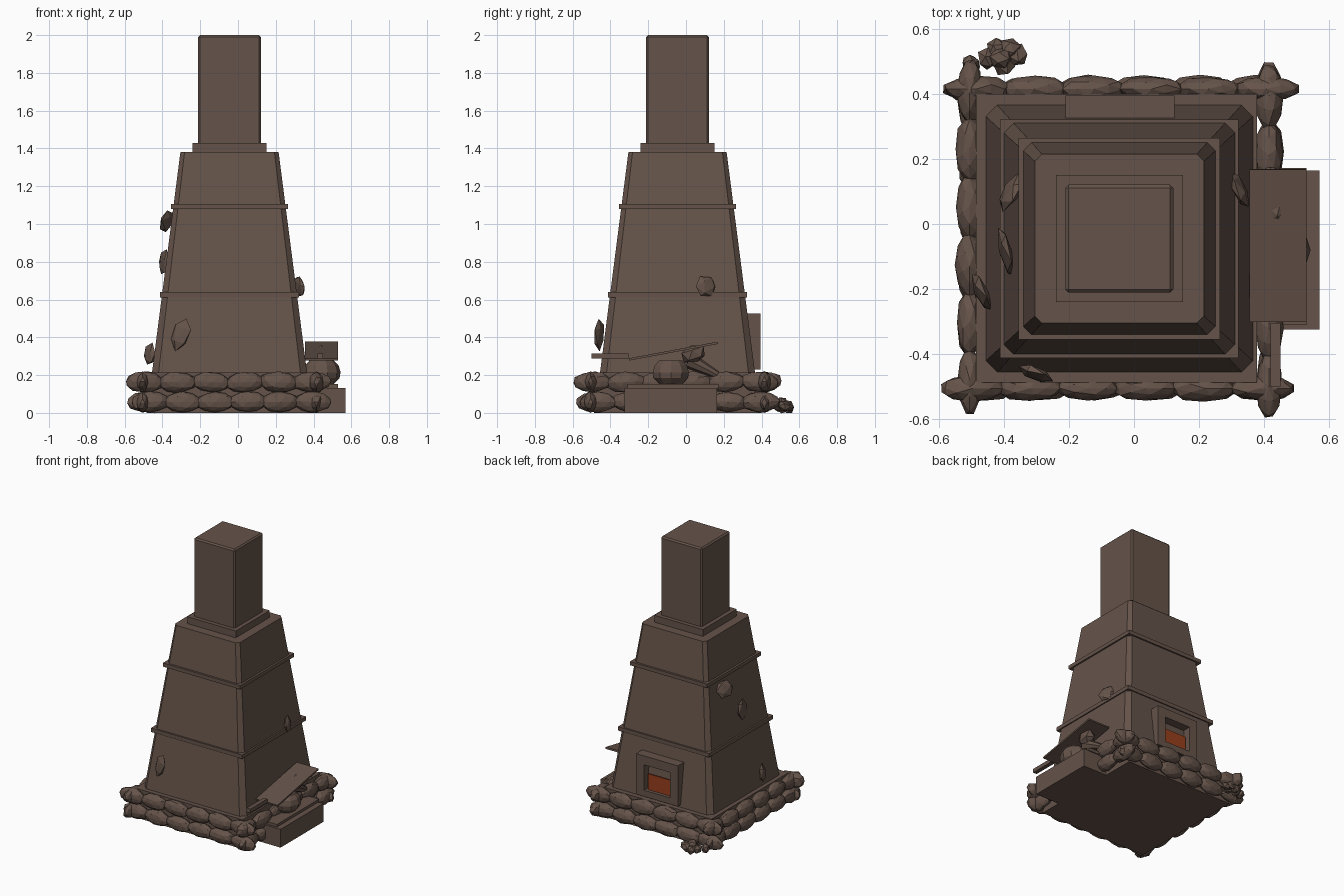
import bpy, bmesh, math, random
from mathutils import Vector, Matrix, Euler

random.seed(7)
cube = bpy.data.objects.get("Cube")
if cube:
    bpy.data.objects.remove(cube, do_unlink=True)


def material(name, rgb):
    mat = bpy.data.materials.new(name)
    mat.use_nodes = True
    mat.diffuse_color = (*rgb, 1)
    mat.node_tree.nodes["Principled BSDF"].inputs["Base Color"].default_value = (*rgb, 1)
    return mat


BROWN = material("brown stone", (0.13, 0.087, 0.068))
EMBER = material("ember orange", (0.31, 0.05, 0.013))
CX = CY = -0.045  # axis of the tower


def finish(name, bm, mat=BROWN):
    bmesh.ops.recalc_face_normals(bm, faces=bm.faces)
    mesh = bpy.data.meshes.new(name)
    bm.to_mesh(mesh)
    bm.free()
    mesh.materials.append(mat)
    obj = bpy.data.objects.new(name, mesh)
    bpy.context.collection.objects.link(obj)
    return obj


def box(name, lo, hi, mat=BROWN, bevel=0, tilt=0):
    """Box between two corners, tilted about x, with optional bevelled edges."""
    lo, hi = Vector(lo), Vector(hi)
    bm = bmesh.new()
    bmesh.ops.create_cube(bm, size=1, matrix=Matrix.LocRotScale(
        (lo + hi) / 2, Euler((tilt, 0, 0)), hi - lo))
    if bevel:
        bmesh.ops.bevel(bm, geom=bm.edges[:], offset=bevel, segments=1, affect='EDGES')
    return finish(name, bm, mat)


def block(name, half, z0, z1, bevel=0):
    return box(name, (CX - half, CY - half, z0), (CX + half, CY + half, z1), bevel=bevel)


def add_rock(bm, loc, radii, rot=(0, 0, 0), detail=2, rough=0.1):
    """Faceted, slightly irregular rock."""
    verts = bmesh.ops.create_icosphere(bm, subdivisions=detail, radius=1)["verts"]
    for v in verts:
        v.co *= 1 + random.uniform(-rough, rough)
    bmesh.ops.transform(bm, verts=verts, matrix=Matrix.LocRotScale(
        Vector(loc), Euler(rot), Vector(radii)))


def rock(name, *args, **kw):
    bm = bmesh.new()
    add_rock(bm, *args, **kw)
    return finish(name, bm)


# Tapered tower with chamfered corners
bm = bmesh.new()
rings = []
for half, z in ((0.412, 0.2), (0.26, 1.38)):
    cut = 0.035 * half / 0.412
    ring = []
    for k in range(4):
        turn = Matrix.Rotation(k * math.pi / 2, 3, 'Z')
        for p in ((half, half - cut, z), (half - cut, half, z)):
            ring.append(bm.verts.new(turn @ Vector(p) + Vector((CX, CY, 0))))
    rings.append(ring)
for i in range(8):
    j = (i + 1) % 8
    bm.faces.new((rings[0][i], rings[0][j], rings[1][j], rings[1][i]))
for ring in rings:
    bm.faces.new(ring)
finish("tower_body", bm)

# Square bands, chimney and foundation
block("lower_band", 0.367, 0.612, 0.64)
block("upper_band", 0.31, 1.08, 1.107)
block("chimney_base", 0.195, 1.37, 1.43)
block("chimney", 0.166, 1.42, 2.0, bevel=0.01)
box("foundation", (-0.485, -0.487, 0), (0.378, 0.4, 0.213))

# Two courses of rounded stones along each side
for side in range(4):
    turn = side * math.pi / 2
    bm = bmesh.new()
    for z, pitch, shift in ((0.058, 0.172, 0.01), (0.163, 0.178, -0.008)):
        for i in range(6):
            along = (i - 2.5) * pitch + shift
            spot = Matrix.Rotation(turn, 3, 'Z') @ Vector((along, -0.46, z))
            add_rock(bm, spot + Vector((CX, CY, 0)),
                     (0.103, random.uniform(0.036, 0.046), 0.055),
                     (0, random.uniform(-0.08, 0.08), turn), rough=0.06)
    finish(("front", "right", "back", "left")[side] + "_stone_courses", bm)

# Rubble heap at the back left corner
bm = bmesh.new()
for x, y, z in ((-0.5, 0.49, 0.04), (-0.45, 0.51, 0.03), (-0.4, 0.49, 0.035),
                (-0.36, 0.52, 0.035), (-0.42, 0.54, 0.03), (-0.38, 0.54, 0.04),
                (-0.41, 0.51, 0.055)):
    add_rock(bm, (x, y, z), (0.036, 0.034, 0.03), (x * 9, y * 7, z * 50), 1)
finish("rubble_heap", bm)

# Firebox frame, lintel, sill and glowing embers on the back
FX = CX + 0.002
for s in (-1, 1):
    a, b = sorted((FX + s * 0.168, FX + s * 0.105))
    box("firebox_jamb", (a, 0.3, 0.23), (b, 0.395, 0.525))
box("firebox_lintel", (FX - 0.105, 0.3, 0.46), (FX + 0.105, 0.395, 0.525))
box("firebox_sill", (FX - 0.105, 0.3, 0.23), (FX + 0.105, 0.395, 0.275))
box("embers", (FX - 0.088, 0.363, 0.275), (FX + 0.088, 0.371, 0.39), EMBER)

# Bench on the right side
box("bench", (0.36, -0.325, 0), (0.57, 0.165, 0.133))
box("bench_top", (0.355, -0.31, 0.13), (0.53, 0.172, 0.152))

# Bellows: pot, tilted board, handle, knob and nozzle
bm = bmesh.new()
profile = ((0.06, 0.15), (0.095, 0.185), (0.1, 0.215), (0.09, 0.25), (0.065, 0.277))
loops = [[bm.verts.new((0.443 + r * math.cos(k * math.pi / 5),
                        -0.08 + r * math.sin(k * math.pi / 5), z)) for k in range(10)]
         for r, z in profile]
for low, high in zip(loops, loops[1:]):
    for k in range(10):
        j = (k + 1) % 10
        bm.faces.new((low[k], low[j], high[j], high[k]))
bm.faces.new(loops[0])
bm.faces.new(loops[-1])
finish("bellows_pot", bm)
box("bellows_board", (0.355, -0.305, 0.321), (0.53, 0.172, 0.333), tilt=0.185)
box("bellows_handle", (0.42, -0.5, 0.287), (0.45, -0.305, 0.315))
rock("bellows_knob", (0.44, 0.04, 0.31), (0.06, 0.07, 0.055), (0.3, 0, 0), 1)
bm = bmesh.new()
bmesh.ops.create_cone(bm, cap_ends=True, segments=8, radius1=0.045, radius2=0.02, depth=0.17,
                      matrix=Matrix.Translation((0.42, 0.09, 0.24))
                      @ Matrix.Rotation(math.radians(-117), 4, 'X'))
finish("bellows_nozzle", bm)

# Loose stone flakes set into the walls: centre, radii, rotation
flakes = (((-0.302, -0.46, 0.415), (0.055, 0.02, 0.09), (-0.13, 0.3, -0.5)),
          ((-0.468, -0.21, 0.31), (0.02, 0.068, 0.062), (0.3, 0.13, 0.4)),
          ((-0.392, -0.09, 0.8), (0.018, 0.09, 0.068), (0.4, 0.13, 0.26)),
          ((-0.378, 0.1, 1.015), (0.022, 0.066, 0.066), (0.4, 0.3, -0.5)),
          ((0.325, 0.105, 0.67), (0.02, 0.065, 0.062), (0.5, -0.2, 0.4)))
for loc, radii, rot in flakes:
    rock("wall_flake", loc, radii, rot, detail=1, rough=0.08)
